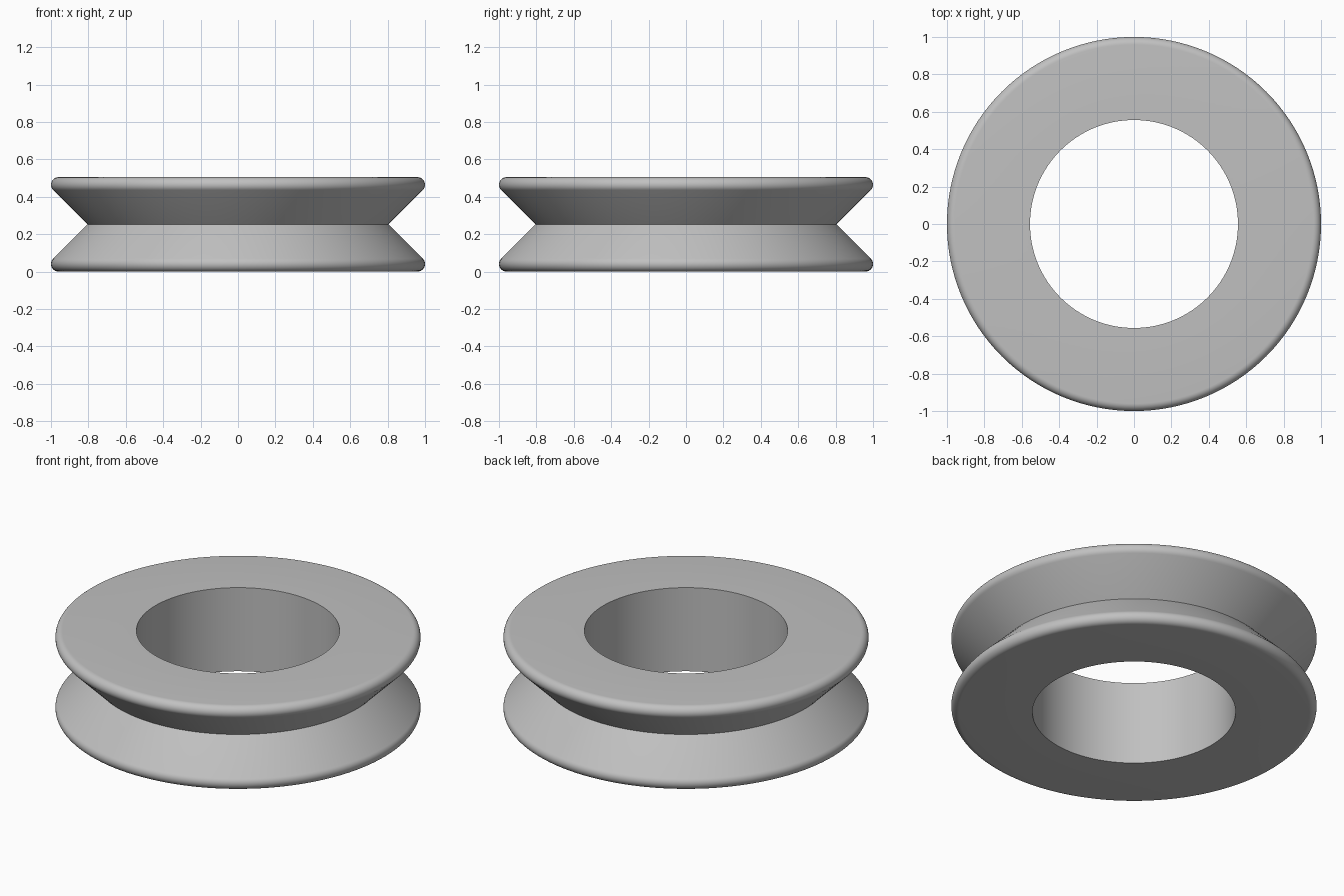
import bpy, bmesh, math
from mathutils import Matrix, Vector

cube = bpy.data.objects.get("Cube")
if cube:
    bpy.data.objects.remove(cube, do_unlink=True)

HEIGHT = 0.505
BORE_RADIUS = 0.556
GROOVE_RADIUS = 0.805
SEGMENTS = 128
ARC_STEPS = 12

# Rim fillet tangent to the flat face and to the 45 degree groove wall
k = math.sqrt(0.5)
fillet = (HEIGHT / 2 - (1 - GROOVE_RADIUS)) / (2 * k)

# Upper half of the cross-section, from the bore to the rim
upper = [(BORE_RADIUS, HEIGHT)]
for i in range(ARC_STEPS + 1):
    a = math.radians(90 - 135 * i / ARC_STEPS)
    upper.append((1 - fillet + fillet * math.cos(a),
                  HEIGHT - fillet + fillet * math.sin(a)))

# Mirror it below the groove bottom to close the profile
lower = [(r, HEIGHT - z) for r, z in reversed(upper)]
profile = upper + [(GROOVE_RADIUS, HEIGHT / 2)] + lower

# Sweep the profile around the vertical axis
bm = bmesh.new()
rings = []
for s in range(SEGMENTS):
    turn = Matrix.Rotation(math.tau * s / SEGMENTS, 3, 'Z')
    rings.append([bm.verts.new(turn @ Vector((r, 0, z))) for r, z in profile])
n = len(profile)
for s in range(SEGMENTS):
    a, b = rings[s], rings[(s + 1) % SEGMENTS]
    for i in range(n):
        j = (i + 1) % n
        bm.faces.new((a[i], a[j], b[j], b[i]))
bmesh.ops.recalc_face_normals(bm, faces=bm.faces[:])

mesh = bpy.data.meshes.new("grooved_ring")
bm.to_mesh(mesh)
bm.free()
ring = bpy.data.objects.new("grooved_ring", mesh)
bpy.context.collection.objects.link(ring)

# Plain grey
grey = bpy.data.materials.new("light_grey")
grey.use_nodes = True
colour = (0.53, 0.53, 0.53, 1)
grey.diffuse_color = colour
grey.node_tree.nodes["Principled BSDF"].inputs["Base Color"].default_value = colour
mesh.materials.append(grey)

# Smooth rim with crisp bore and groove edges
bpy.ops.object.select_all(action='DESELECT')
ring.select_set(True)
bpy.context.view_layer.objects.active = ring
bpy.ops.object.shade_smooth_by_angle(angle=math.radians(30))
